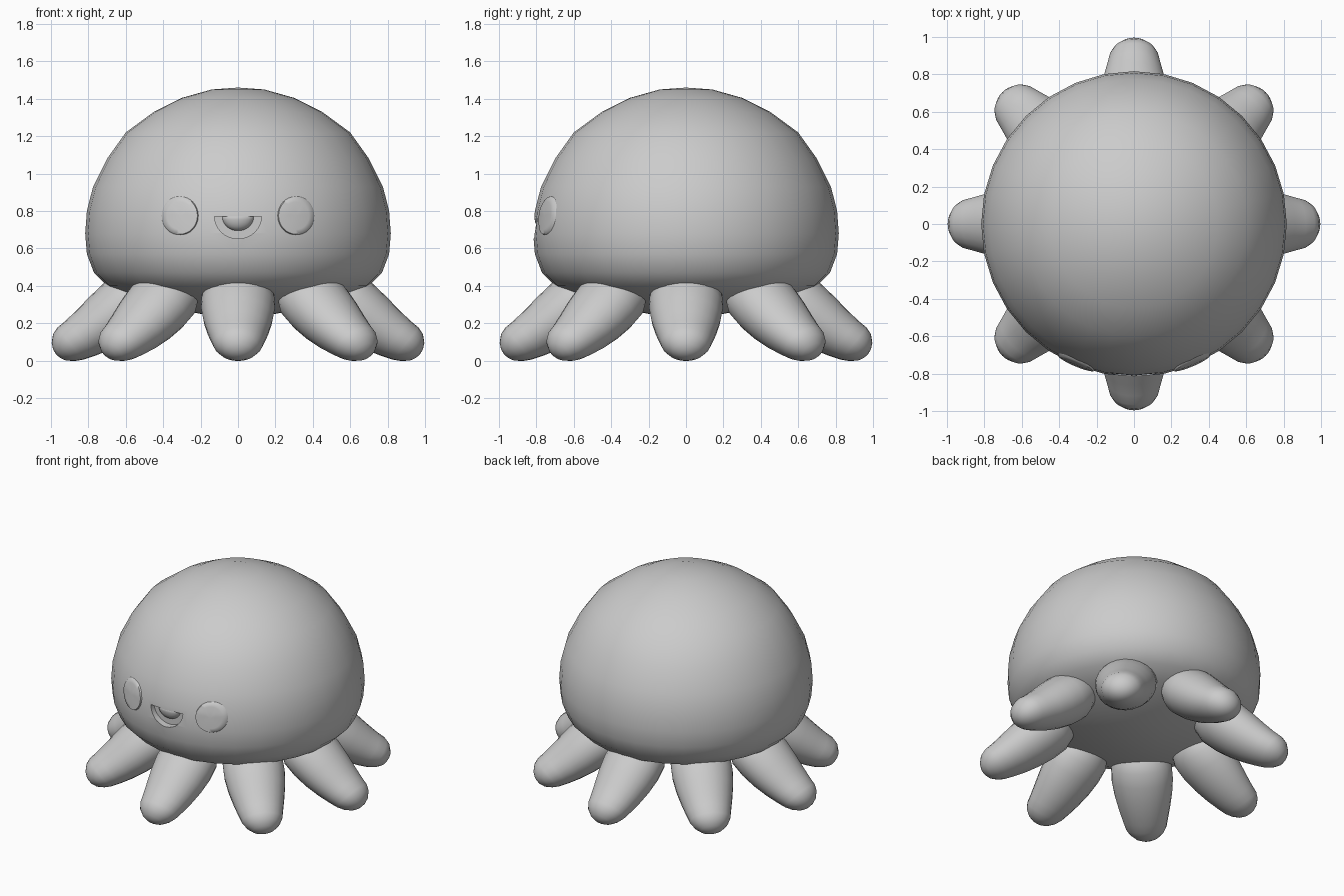
import bpy, bmesh, math
from mathutils import Vector

if "Cube" in bpy.data.objects:
    bpy.data.objects.remove(bpy.data.objects["Cube"])

grey = bpy.data.materials.new("soft grey")
grey.diffuse_color = (0.6, 0.6, 0.6, 1)
grey.use_nodes = True
grey.node_tree.nodes["Principled BSDF"].inputs["Base Color"].default_value = grey.diffuse_color


def finish(bm, name, angle=60):
    bmesh.ops.recalc_face_normals(bm, faces=bm.faces)
    me = bpy.data.meshes.new(name)
    bm.to_mesh(me)
    bm.free()
    ob = bpy.data.objects.new(name, me)
    bpy.context.collection.objects.link(ob)
    me.materials.append(grey)
    smooth(ob, angle)
    return ob


def smooth(ob, angle):
    bpy.ops.object.select_all(action='DESELECT')
    ob.select_set(True)
    bpy.context.view_layer.objects.active = ob
    bpy.ops.object.shade_smooth_by_angle(angle=math.radians(angle))


def loft(name, rings, segs, angle=60):
    """rings: functions of angle returning a point, or a Vector for a pole."""
    bm = bmesh.new()
    loops = []
    for r in rings:
        if isinstance(r, Vector):
            loops.append([bm.verts.new(r)])
        else:
            loops.append([bm.verts.new(r(2 * math.pi * i / segs)) for i in range(segs)])
    for p, q in zip(loops, loops[1:]):
        for i in range(segs):
            j = (i + 1) % segs
            if len(p) == 1:
                bm.faces.new((p[0], q[i], q[j]))
            elif len(q) == 1:
                bm.faces.new((p[i], p[j], q[0]))
            else:
                bm.faces.new((p[i], p[j], q[j], q[i]))
    return finish(bm, name, angle)


def ellipse(c, u, v):
    return lambda t: c + u * math.cos(t) + v * math.sin(t)


# Domed body (radius, height)
prof = [(0, 1.46), (.14, 1.45), (.3, 1.405), (.45, 1.33), (.6, 1.22), (.7, 1.08),
        (.775, .93), (.808, .8), (.817, .68), (.808, .57), (.77, .47), (.7, .40),
        (.58, .345), (.4, .29), (.2, .25), (0, .235)]
rings = [Vector((0, 0, z)) if r == 0 else
         ellipse(Vector((0, 0, z)), Vector((r, 0, 0)), Vector((0, r, 0))) for r, z in prof]
body = loft("body", rings, 32, 40)


def surface_y(x, z):
    for (r1, z1), (r2, z2) in zip(prof, prof[1:]):
        if z2 <= z <= z1:
            r = r1 + (r2 - r1) * (z1 - z) / (z1 - z2)
            return -math.sqrt(r * r - x * x)


# Smiling mouth recess, a half ellipse cut into the front
bm = bmesh.new()
outline = [(.125 * math.cos(t), .77 - .118 * math.sin(t))
           for t in (math.pi * i / 16 for i in range(17))]
face = bm.faces.new([bm.verts.new((x, -.9, z)) for x, z in outline])
ext = bmesh.ops.extrude_face_region(bm, geom=[face])
for v in ext["geom"]:
    if isinstance(v, bmesh.types.BMVert):
        v.co.y = -.765
cutter = finish(bm, "mouth_cutter")
cutter.hide_render = True
mod = body.modifiers.new("mouth", 'BOOLEAN')
mod.operation = 'DIFFERENCE'
mod.solver = 'EXACT'
mod.object = cutter
bpy.ops.object.select_all(action='DESELECT')
body.select_set(True)
bpy.context.view_layer.objects.active = body
bpy.ops.object.modifier_apply(modifier=mod.name)
bpy.data.objects.remove(cutter)
smooth(body, 40)

# Rounded tongue inside the mouth: lower half of an ellipsoid
bm = bmesh.new()
bmesh.ops.create_uvsphere(bm, u_segments=24, v_segments=16, radius=1)
for v in bm.verts:
    v.co = Vector((v.co.x * .085, -.76 + v.co.y * .05, .769 + min(v.co.z, 0.02) * .075))
finish(bm, "tongue", 50)

# Eyes: thin oval plates following the body surface
for side, sx in (("left", -1), ("right", 1)):
    def oval(k, off, cx=.31 * sx):
        def point(t):
            x, z = cx + .1 * k * math.cos(t), .775 + .106 * k * math.sin(t)
            return Vector((x, surface_y(x, z) - off, z))
        return point
    centre = oval(0, .008)(0)
    loft(side + "_eye", [centre, oval(.35, .008), oval(.7, .008), oval(.93, .007), oval(1, -.008)], 32)

# Eight tapered legs: (distance along leg, offset of its axis, radius)
legprof = [(.735, .64, 0), (.73, .64, .03), (.715, .64, .06), (.68, .64, .092),
           (.64, .635, .110), (.58, .624, .122), (.5, .615, .138), (.4, .61, .155),
           (.3, .608, .165), (.2, .606, .163), (.1, .605, .125), (.03, .605, 0)]
tilt = math.radians(39)
for k in range(8):
    a = k * math.pi / 4
    out = Vector((math.cos(a), math.sin(a), 0))
    up = Vector((0, 0, 1))
    along = out * math.cos(tilt) - up * math.sin(tilt)
    normal = out * math.sin(tilt) + up * math.cos(tilt)
    across = out.cross(up)
    rings = []
    for d, n, r in legprof:
        c = along * d + normal * n
        rings.append(c if r == 0 else ellipse(c, normal * r, across * r * 1.2))
    loft("leg_%d" % (k + 1), rings, 24, 80)
